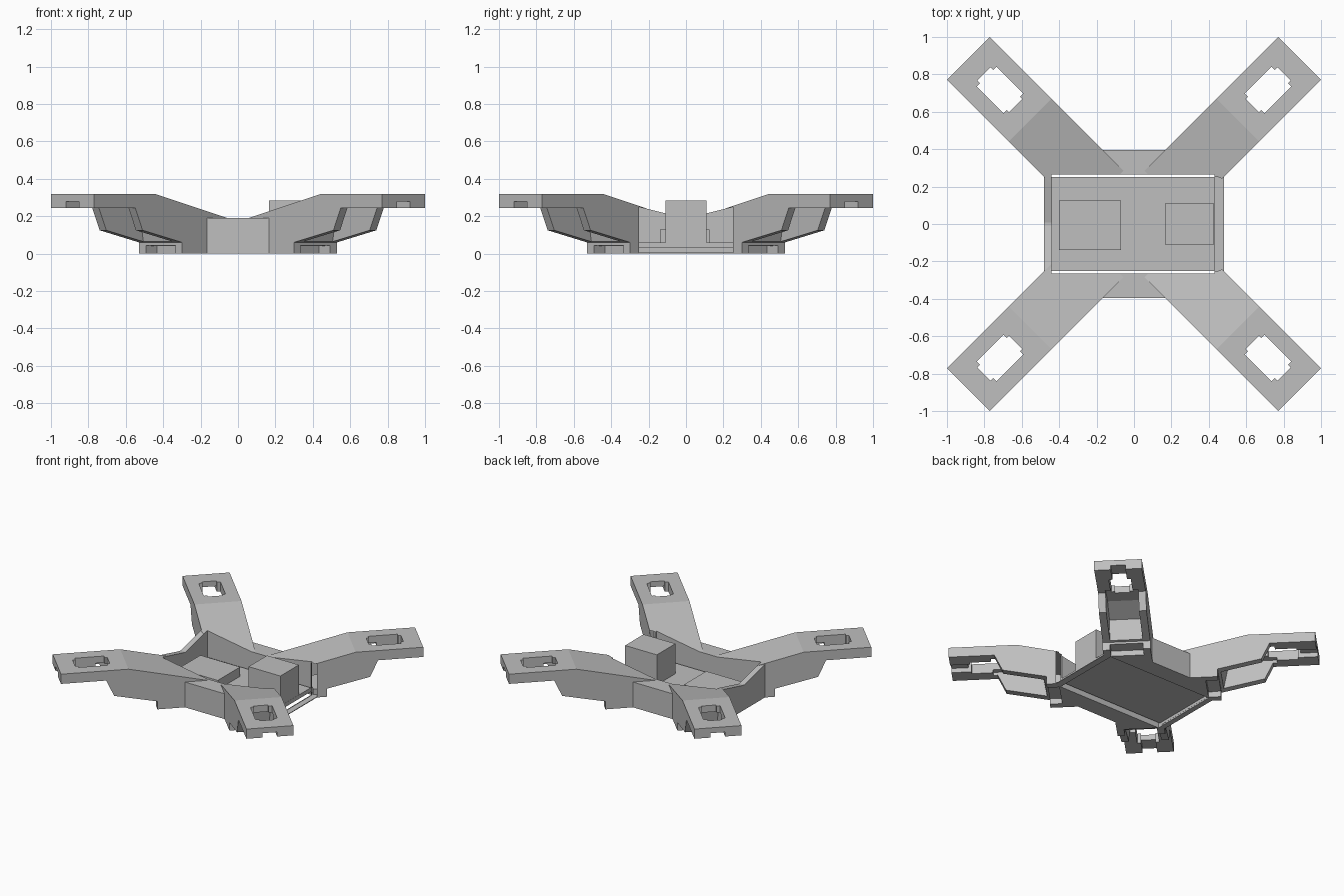
import bpy, bmesh, math
from mathutils import Vector

if "Cube" in bpy.data.objects:
    bpy.data.objects.remove(bpy.data.objects["Cube"])

grey = bpy.data.materials.new("plain_grey")
grey.diffuse_color = (0.52, 0.52, 0.52, 1)
grey.use_nodes = True
grey.node_tree.nodes["Principled BSDF"].inputs["Base Color"].default_value = grey.diffuse_color


def prism(name, pts, lo, hi, place):
    """Extrude a 2D outline from lo to hi; place(a, b, c) gives the world point."""
    bm = bmesh.new()
    n = len(pts)
    low = [bm.verts.new(Vector(place(a, b, lo))) for a, b in pts]
    top = [bm.verts.new(Vector(place(a, b, hi))) for a, b in pts]
    bm.faces.new(low)
    bm.faces.new(top)
    for i in range(n):
        j = (i + 1) % n
        bm.faces.new((low[i], low[j], top[j], top[i]))
    bmesh.ops.recalc_face_normals(bm, faces=bm.faces)
    me = bpy.data.meshes.new(name)
    bm.to_mesh(me)
    bm.free()
    me.materials.append(grey)
    ob = bpy.data.objects.new(name, me)
    bpy.context.collection.objects.link(ob)
    return ob


def flat(a, b, c):      # outline in x, y
    return (a, b, c)


def side(a, b, c):      # outline in y, z, extruded along x
    return (c, a, b)


def box(name, x0, x1, y0, y1, z0, z1):
    return prism(name, [(x0, y0), (x1, y0), (x1, y1), (x0, y1)], z0, z1, flat)


def combine(target, other, op):
    m = target.modifiers.new(op, 'BOOLEAN')
    m.operation, m.object, m.solver = op, other, 'EXACT'
    bpy.context.view_layer.objects.active = target
    bpy.ops.object.modifier_apply(modifier=m.name)
    bpy.data.objects.remove(other)


# central body, flat eight-sided hull
W = 0.1625
hull = [(0.48, -0.25), (0.48, 0.25), (0.17, 0.395), (-0.17, 0.395),
        (-0.48, 0.25), (-0.48, -0.25), (-0.17, -0.395), (0.17, -0.395)]
frame = prism("drone_frame", hull, 0, 0.19, flat)

# four diagonal arms with hollow undersides and slotted end pads
arm_profile = [(0.1, 0), (0.585, 0), (0.585, 0.06), (0.884, 0.125), (0.94, 0.245),
               (1.252, 0.245), (1.252, 0.318), (0.785, 0.318), (0.1, 0.157)]
channel = [(0.5, -0.1), (0.5, 0.04), (0.6, 0.045), (0.63, 0.21), (0.785, 0.268),
           (0.97, 0.268), (0.97, -0.1)]
hole = [(0.912, -0.075), (1.115, -0.075), (1.115, -0.05), (1.135, -0.05),
        (1.135, 0.05), (1.115, 0.05), (1.115, 0.075), (0.912, 0.075),
        (0.912, 0.05), (0.895, 0.05), (0.895, -0.05), (0.912, -0.05)]
for k in range(4):
    t = math.radians(45 + 90 * k)
    c, s = math.cos(t), math.sin(t)

    def along(u, z, v, c=c, s=s):
        return (u * c - v * s, u * s + v * c, z)

    def plan(u, v, z, c=c, s=s):
        return (u * c - v * s, u * s + v * c, z)

    arm = prism("arm", arm_profile, -W, W, along)
    combine(arm, prism("channel_cut", channel, -0.112, 0.112, along), 'DIFFERENCE')
    combine(arm, prism("hole_cut", hole, 0.1, 0.5, plan), 'DIFFERENCE')
    notch = [(1.1, 0.1), (1.3, 0.1), (1.3, 0.278), (1.1, 0.278)]
    combine(arm, prism("notch_cut", notch, -0.05, 0.05, along), 'DIFFERENCE')
    combine(frame, arm, 'UNION')

# open pocket through the middle
combine(frame, box("pocket_cut", -0.44, 0.43, -0.265, 0.265, -0.1, 0.6), 'DIFFERENCE')

# end walls: dipped on the left, raised on the right with a recessed window
dip = [(-0.249, 0.01), (0.249, 0.01), (0.249, 0.25), (0, 0.188), (-0.249, 0.25)]
combine(frame, prism("left_wall", dip, -0.481, -0.439, side), 'UNION')
rise = [(-0.251, 0.005), (0.251, 0.005), (0.251, 0.25), (0.11, 0.285),
        (-0.11, 0.285), (-0.251, 0.25)]
combine(frame, prism("right_wall", rise, 0.429, 0.481, side), 'UNION')
combine(frame, box("window_cut", 0.452, 0.6, -0.105, 0.105, 0.07, 0.255), 'DIFFERENCE')
combine(frame, box("slot_cut", 0.455, 0.6, -0.09, 0.09, 0.01, 0.035), 'DIFFERENCE')

# pocket floor, leaving a thin gap along both long sides
box("pocket_floor", -0.44, 0.43, -0.25, 0.25, 0.03, 0.06)
# components standing on the floor
box("floor_block", -0.4, -0.07, -0.14, 0.125, 0.06, 0.13)
box("tall_block", 0.165, 0.429, -0.11, 0.11, 0.06, 0.285)
